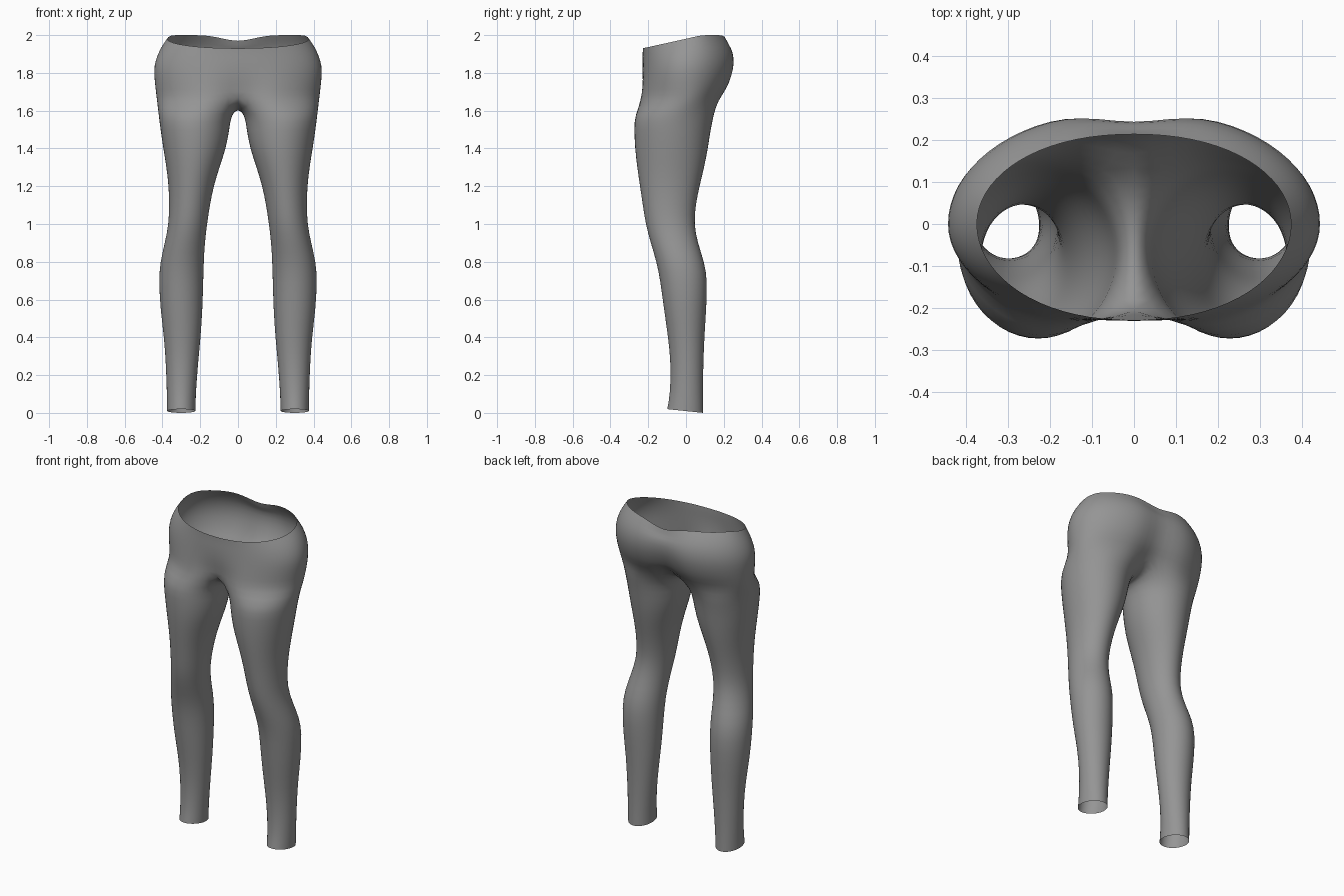
import bpy, bmesh
from math import sin, cos, pi, exp

cube = bpy.data.objects.get("Cube")
if cube:
    bpy.data.objects.remove(cube)

N = 24                      # sides of a leg
BACK, FRONT = 9, 15         # ring corners that meet the centre seam

# Leg sections: height, inner x, outer x, front y, back y
LEG = [
    (0.01, .225, .376, -.10, .092), (0.1, .223, .377, -.085, .09),
    (0.25, .212, .382, -.08, .092), (0.4, .197, .392, -.095, .098),
    (0.55, .187, .412, -.118, .108), (0.7, .183, .42, -.137, .115),
    (0.8, .18, .413, -.157, .098), (0.9, .175, .388, -.188, .063),
    (1.0, .163, .368, -.215, .043), (1.1, .148, .365, -.23, .052),
    (1.2, .128, .368, -.245, .073), (1.3, .097, .38, -.26, .098),
    (1.4, .062, .397, -.272, .118), (1.5, .044, .412, -.276, .132),
    (1.58, .034, .422, -.274, .15),
]
# Hip sections: front z, back z, half width, front y, back y, front dent, back dent
HIPS = [
    (1.65, 1.65, .43, -.264, .19, .06, .05),
    (1.715, 1.715, .438, -.252, .237, .04, .055),
    (1.77, 1.78, .445, -.243, .262, .018, .045),
    (1.82, 1.845, .446, -.236, .275, .005, .035),
    (1.865, 1.91, .428, -.232, .268, 0, .028),
    (1.90, 1.96, .403, -.23, .243, 0, .02),
    (1.93, 2.0, .376, -.23, .215, 0, 0),
]


def leg_ring(bm, z, x0, x1, y0, y1):
    ring = []
    for i in range(N):
        a = 2 * pi * i / N
        tilt = -.01 * sin(a) if z < .05 else 0
        ring.append(bm.verts.new(((x0 + x1) / 2 + (x1 - x0) / 2 * cos(a),
                                  (y0 + y1) / 2 + (y1 - y0) / 2 * sin(a), z + tilt)))
    return ring


def hip_ring(bm, z0, z1, width, y0, y1, dent0, dent1):
    """Half ring from the front seam round the side to the back seam."""
    ring, count = {}, N + BACK - FRONT
    for k in range(count + 1):
        a = -pi / 2 + pi * k / count
        s, c = sin(a), max(cos(a), 0)
        x = width * c ** .92 if 0 < k < count else 0
        centre = exp(-(x / .1) ** 2)
        y = -y0 * s + dent0 * centre if s < 0 else y1 * s - dent1 * centre
        if s < 0:
            y = y0 * -s + dent0 * centre
        z = z0 + (z1 - z0) * min(1, (s + 1) * .72)
        if z0 < 1.7:
            z += .045 * centre          # rise towards the crotch
        elif z0 > 1.88 and s > 0:
            z -= .035 * centre          # dip at the back of the waist
        ring[(FRONT + k) % N] = bm.verts.new((x, y, z))
    return ring


def bridge(bm, low, high, indices):
    for i in indices:
        j = (i + 1) % N
        bm.faces.new((low[i], low[j], high[j], high[i]))


bm = bmesh.new()
# Leg tube
legs = [leg_ring(bm, *row) for row in LEG]
for low, high in zip(legs, legs[1:]):
    bridge(bm, low, high, range(N))

# Hips, with the crotch seam closing the lowest ring
hips = [hip_ring(bm, *row) for row in HIPS]
crotch = hips[0]
back, front = crotch[BACK].co, crotch[FRONT].co
for i in range(BACK + 1, FRONT):
    t = (i - BACK) / (FRONT - BACK)
    p = back.lerp(front, t)
    crotch[i] = bm.verts.new((0, p.y, p.z - .085 * sin(pi * t) ** .7))
bridge(bm, legs[-1], crotch, range(N))
outer = [i % N for i in range(FRONT, N + BACK)]
for low, high in zip(hips, hips[1:]):
    bridge(bm, low, high, outer)

mesh = bpy.data.meshes.new("leggings")
bm.to_mesh(mesh)
bm.free()
leggings = bpy.data.objects.new("leggings", mesh)
bpy.context.collection.objects.link(leggings)

# Grey cloth
cloth = bpy.data.materials.new("grey cloth")
cloth.use_nodes = True
colour = (.3, .3, .3, 1)
cloth.diffuse_color = colour
cloth.node_tree.nodes["Principled BSDF"].inputs["Base Color"].default_value = colour
mesh.materials.append(cloth)
mesh.shade_smooth()

# Other half, then smoothing
mirror = leggings.modifiers.new("mirror", 'MIRROR')
mirror.use_clip = True
mirror.merge_threshold = .002
smooth = leggings.modifiers.new("smooth", 'SUBSURF')
smooth.levels = smooth.render_levels = 1
